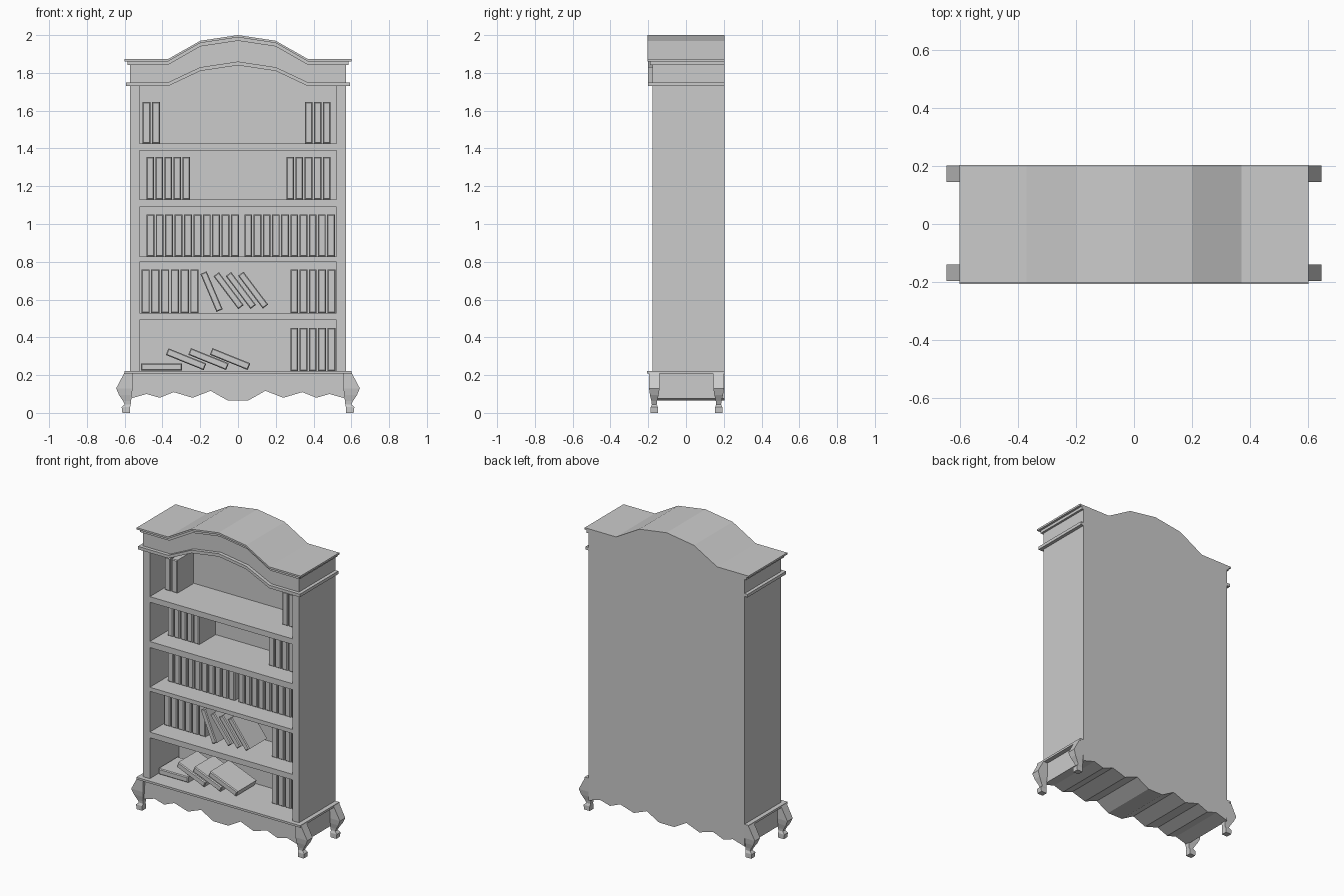
import bpy, bmesh
from math import radians
from mathutils import Matrix, Vector

if "Cube" in bpy.data.objects:
    bpy.data.objects.remove(bpy.data.objects["Cube"])

BACK = 0.203      # rear plane of the whole case
FRONT = -0.177    # front plane of the carcass
INNER = 0.13      # front of the back panel


def make(name, verts, faces):
    me = bpy.data.meshes.new(name)
    bm = bmesh.new()
    vs = [bm.verts.new(v) for v in verts]
    for f in faces:
        bm.faces.new([vs[i] for i in f])
    bmesh.ops.recalc_face_normals(bm, faces=bm.faces)
    bm.to_mesh(me)
    bm.free()
    ob = bpy.data.objects.new(name, me)
    bpy.context.collection.objects.link(ob)
    return ob


def loft(name, rings):
    """Closed skin through rings with equal point counts."""
    n = len(rings[0])
    faces = [list(range(n)), [n * (len(rings) - 1) + i for i in range(n)]]
    for r in range(len(rings) - 1):
        for i in range(n):
            j = (i + 1) % n
            faces.append([r * n + i, r * n + j, (r + 1) * n + j, (r + 1) * n + i])
    return make(name, [p for ring in rings for p in ring], faces)


def prism(name, pts, y0, y1):
    """Front (x, z) outline extruded in depth."""
    return loft(name, [[(x, y, z) for x, z in pts] for y in (y0, y1)])


def box(name, x0, x1, y0, y1, z0, z1):
    return prism(name, [(x0, z0), (x1, z0), (x1, z1), (x0, z1)], y0, y1)


def mirrored(half):
    """Half line from the centre outwards -> full line, left to right."""
    return [(-x, z) for x, z in reversed(half) if x > 0] + half


def band(name, line, low, high, y0, y1):
    """Moulding following a line between two vertical offsets."""
    top = [(x, z + high) for x, z in line]
    bottom = [(x, z + low) for x, z in reversed(line)]
    return prism(name, top + bottom, y0, y1)


# Carcass: sides, back, shelves
for s, side in ((-1, "left"), (1, "right")):
    box(side + "_side", *sorted((s * 0.522, s * 0.571)), FRONT, BACK, 0.22, 1.75)
box("back_panel", -0.522, 0.522, INNER, BACK, 0.22, 1.85)
for z0, z1 in ((0.493, 0.53), (0.80, 0.827), (1.09, 1.13), (1.39, 1.427)):
    box("shelf", -0.522, 0.522, FRONT, INNER, z0, z1)


# Arched crown: frieze and mouldings
def crown_line(w):
    return mirrored([(0, 2.0), (0.2, 1.97), (0.37, 1.873), (w, 1.873)])


def arch_line(w):
    return mirrored([(0, 1.84), (0.2, 1.81), (0.37, 1.73), (w, 1.73)])


frieze = [(x, z - 0.01) for x, z in crown_line(0.571)]
prism("frieze", frieze + arch_line(0.571)[::-1], FRONT, BACK)
band("crown_top", crown_line(0.6), -0.012, 0, -0.203, BACK)
band("crown_under_moulding", crown_line(0.585), -0.03, -0.012, -0.19, BACK)
band("arch_moulding", arch_line(0.593), 0, 0.02, -0.2, BACK)

# Base: plinth and scalloped apron
box("plinth", -0.6, 0.6, -0.207, BACK, 0.208, 0.222)
scallops = mirrored([(0.055, 0.066), (0.145, 0.117), (0.24, 0.08), (0.34, 0.11),
                     (0.415, 0.08), (0.485, 0.1), (0.571, 0.075)])
prism("apron", scallops + [(0.571, 0.21), (-0.571, 0.21)], -0.18, BACK)

# Cabriole legs: inner x, outer x, half depth, z
leg_rings = [(0.571, 0.612, 0.019, 0), (0.571, 0.616, 0.019, 0.03),
             (0.568, 0.600, 0.013, 0.045), (0.566, 0.608, 0.015, 0.062),
             (0.563, 0.630, 0.023, 0.095), (0.558, 0.645, 0.028, 0.13),
             (0.556, 0.600, 0.029, 0.215)]
for s in (-1, 1):
    for yc, part in ((-0.168, "front_leg"), (0.173, "back_leg")):
        loft(part, [[(s * a, yc - h, z), (s * b, yc - h, z),
                     (s * b, yc + h, z), (s * a, yc + h, z)]
                    for a, b, h, z in leg_rings])


# Books: block with chamfered spine, optionally tilted about y
def book(x, z, w, h, y0, y1, tilt=0.0):
    c = 0.005
    rings = []
    for y, i in ((y0, c), (y0 + 0.006, 0), (y1, 0)):
        a, b = w / 2 - i, h / 2 - i
        rings.append([(-a, y, -b), (a, y, -b), (a, y, b), (-a, y, b)])
    m = Matrix.Translation(Vector((x, 0, z))) @ Matrix.Rotation(radians(tilt), 4, 'Y')
    loft("book", [[m @ Vector(p) for p in r] for r in rings])


# Standing rows: start x, end x, count, bottom z, top z
rows = [(-0.510, -0.410, 2, 1.427, 1.645), (0.352, 0.494, 3, 1.427, 1.645),
        (-0.489, -0.250, 5, 1.13, 1.355), (0.252, 0.494, 5, 1.13, 1.355),
        (-0.489, 0.009, 10, 0.827, 1.05), (0.030, 0.517, 10, 0.827, 1.05),
        (-0.515, -0.205, 6, 0.53, 0.76), (0.273, 0.519, 5, 0.53, 0.76),
        (0.273, 0.519, 5, 0.222, 0.45)]
for x0, x1, n, z0, z1 in rows:
    pitch = (x1 - x0) / n
    for i in range(n):
        book(x0 + (i + 0.5) * pitch, (z0 + z1) / 2, pitch - 0.008, z1 - z0,
             -0.047, INNER - 0.005)

# Leaning books
for x, z, t in ((-0.14, 0.642, -23), (-0.05, 0.647, -37),
                (0.015, 0.648, -37), (0.08, 0.650, -37)):
    book(x, z, 0.036, 0.218, -0.11, 0.075, t)

# Fallen books
for x, z, t in ((-0.405, 0.243, -90), (-0.275, 0.284, -68),
                (-0.156, 0.285, -68), (-0.042, 0.285, -68)):
    book(x, z, 0.038, 0.216, -0.10, 0.10, t)
